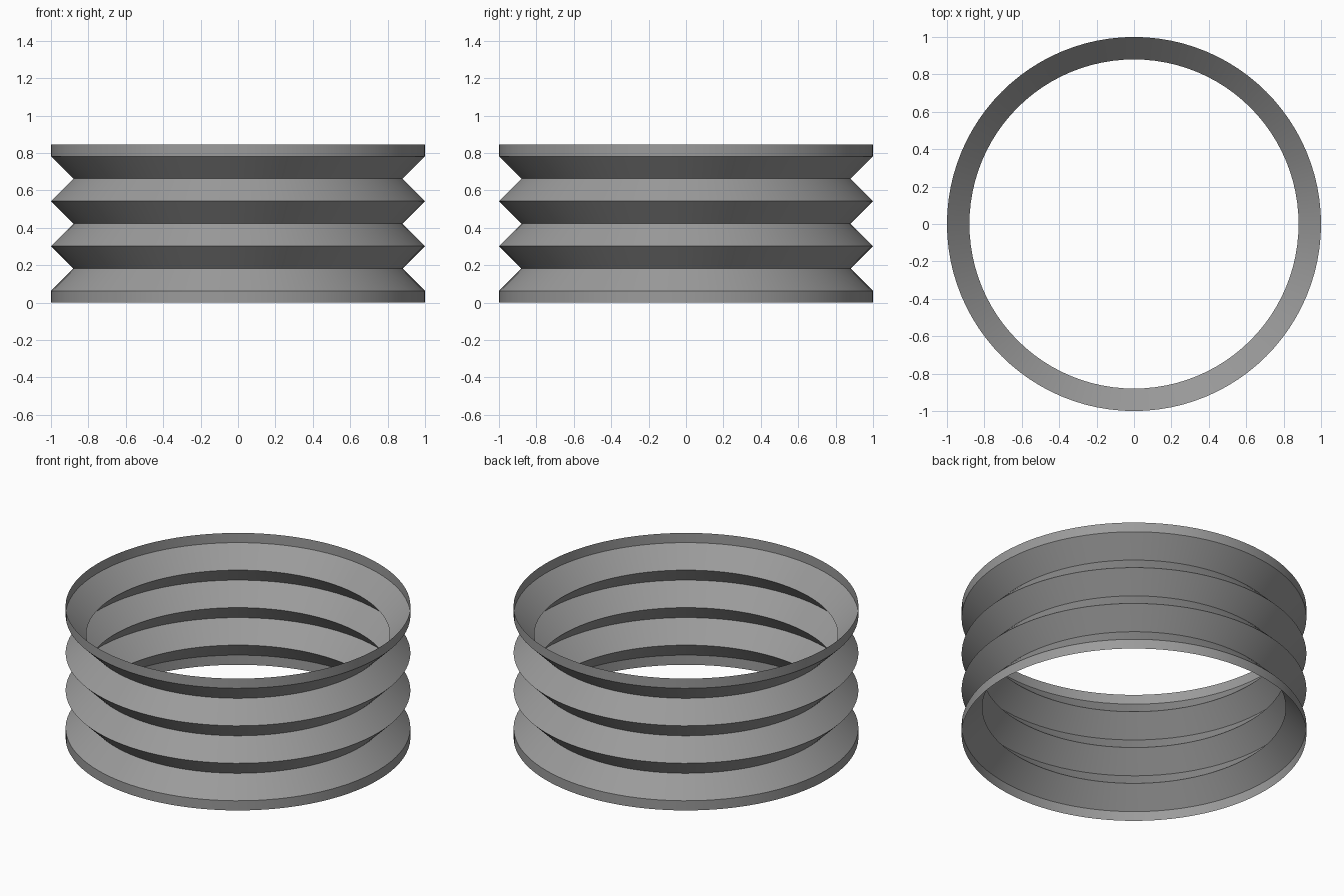
import bpy
import bmesh
import math

cube = bpy.data.objects.get("Cube")
if cube:
    bpy.data.objects.remove(cube)

SEGMENTS = 96
OUTER, INNER = 1.0, 0.88
RIM, FOLD, FOLDS = 0.062, 0.12, 6

# Zigzag wall profile with an upright rim at each end
profile = [(OUTER, 0.0)]
for i in range(FOLDS + 1):
    profile.append((INNER if i % 2 else OUTER, RIM + i * FOLD))
profile.append((OUTER, 2 * RIM + FOLDS * FOLD))

# Plain grey material
grey = bpy.data.materials.new("plain grey")
grey.use_nodes = True
colour = (0.33, 0.33, 0.33, 1.0)
grey.diffuse_color = colour
grey.node_tree.nodes["Principled BSDF"].inputs["Base Color"].default_value = colour

# Revolve the profile into an open, thin-walled bellows
bm = bmesh.new()
rings = []
for r, z in profile:
    angles = [math.tau * s / SEGMENTS for s in range(SEGMENTS)]
    rings.append([bm.verts.new((r * math.cos(a), r * math.sin(a), z)) for a in angles])
for low, high in zip(rings, rings[1:]):
    for s in range(SEGMENTS):
        t = (s + 1) % SEGMENTS
        bm.faces.new((low[s], low[t], high[t], high[s]))

mesh = bpy.data.meshes.new("bellows_ring")
bm.to_mesh(mesh)
bm.free()
mesh.materials.append(grey)
bellows = bpy.data.objects.new("bellows_ring", mesh)
bpy.context.collection.objects.link(bellows)

# Smooth around the ring, crisp along the folds
bpy.context.view_layer.objects.active = bellows
bellows.select_set(True)
bpy.ops.object.shade_smooth_by_angle(angle=math.radians(30))
